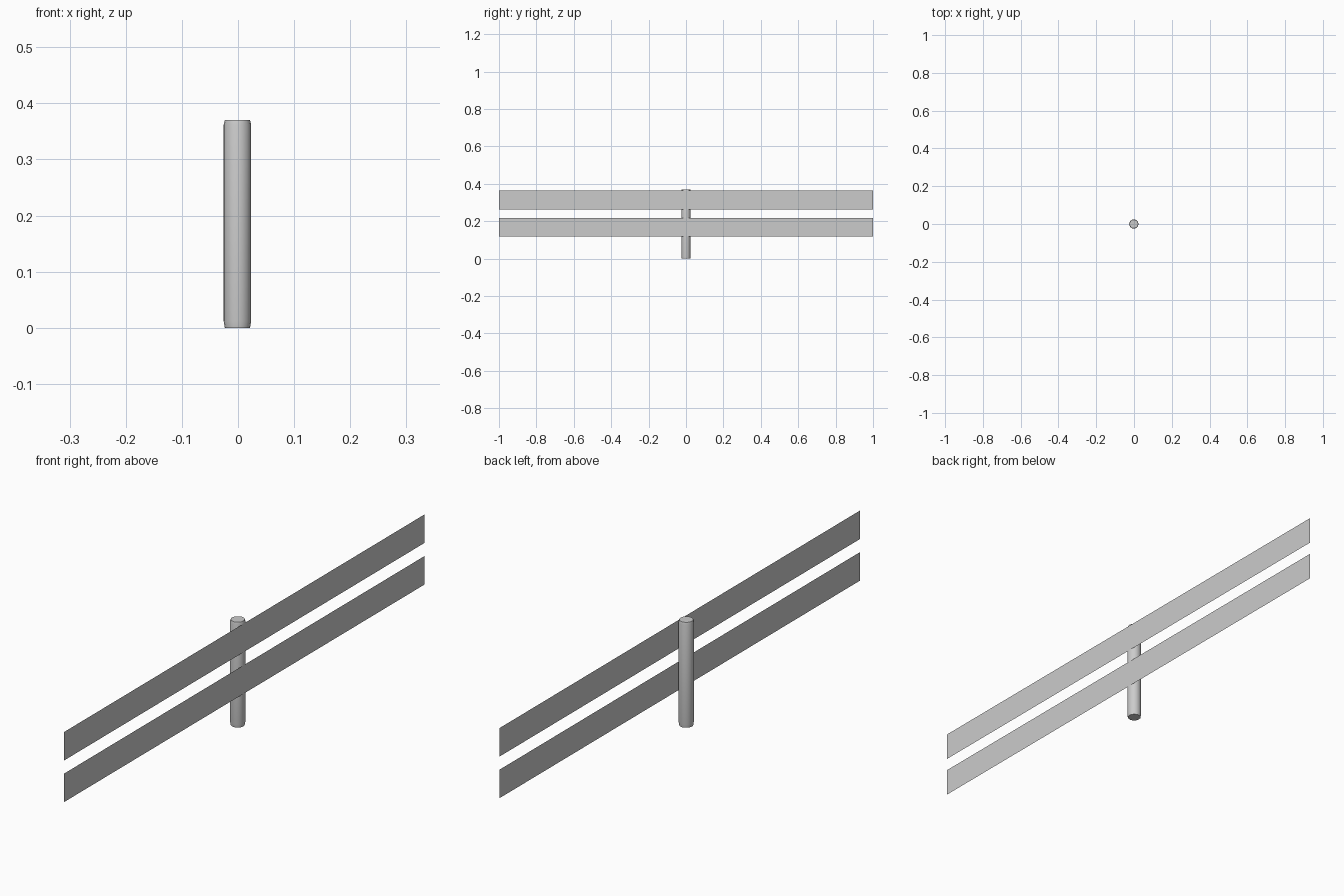
import bpy, bmesh, math

if "Cube" in bpy.data.objects:
    bpy.data.objects.remove(bpy.data.objects["Cube"])

POST_X, POST_R, POST_H = -0.001, 0.0245, 0.37
PLANK_X = 0.0248


def make_object(name, bm):
    mesh = bpy.data.meshes.new(name)
    bm.to_mesh(mesh)
    bm.free()
    obj = bpy.data.objects.new(name, mesh)
    bpy.context.collection.objects.link(obj)
    return obj


# Round post with softly tapered ends
def build_post(sides=16):
    bm = bmesh.new()
    profile = [(0.0225, 0), (POST_R, 0.012), (POST_R, POST_H - 0.008), (0.0225, POST_H)]
    rings = []
    for r, z in profile:
        rings.append([bm.verts.new((POST_X + r * math.cos(2 * math.pi * i / sides),
                                    r * math.sin(2 * math.pi * i / sides), z))
                      for i in range(sides)])
    for low, high in zip(rings, rings[1:]):
        for i in range(sides):
            j = (i + 1) % sides
            bm.faces.new((low[i], low[j], high[j], high[i])).smooth = True
    bm.faces.new(rings[0][::-1])
    bm.faces.new(rings[-1])
    return make_object("post", bm)


# Long flat rail sheet facing +x
def build_rail(name, z0, z1):
    bm = bmesh.new()
    corners = [(-1, z0), (1, z0), (1, z1), (-1, z1)]
    bm.faces.new([bm.verts.new((PLANK_X, y, z)) for y, z in corners])
    return make_object(name, bm)


build_post()
build_rail("lower_rail", 0.117, 0.217)
build_rail("upper_rail", 0.263, 0.363)
